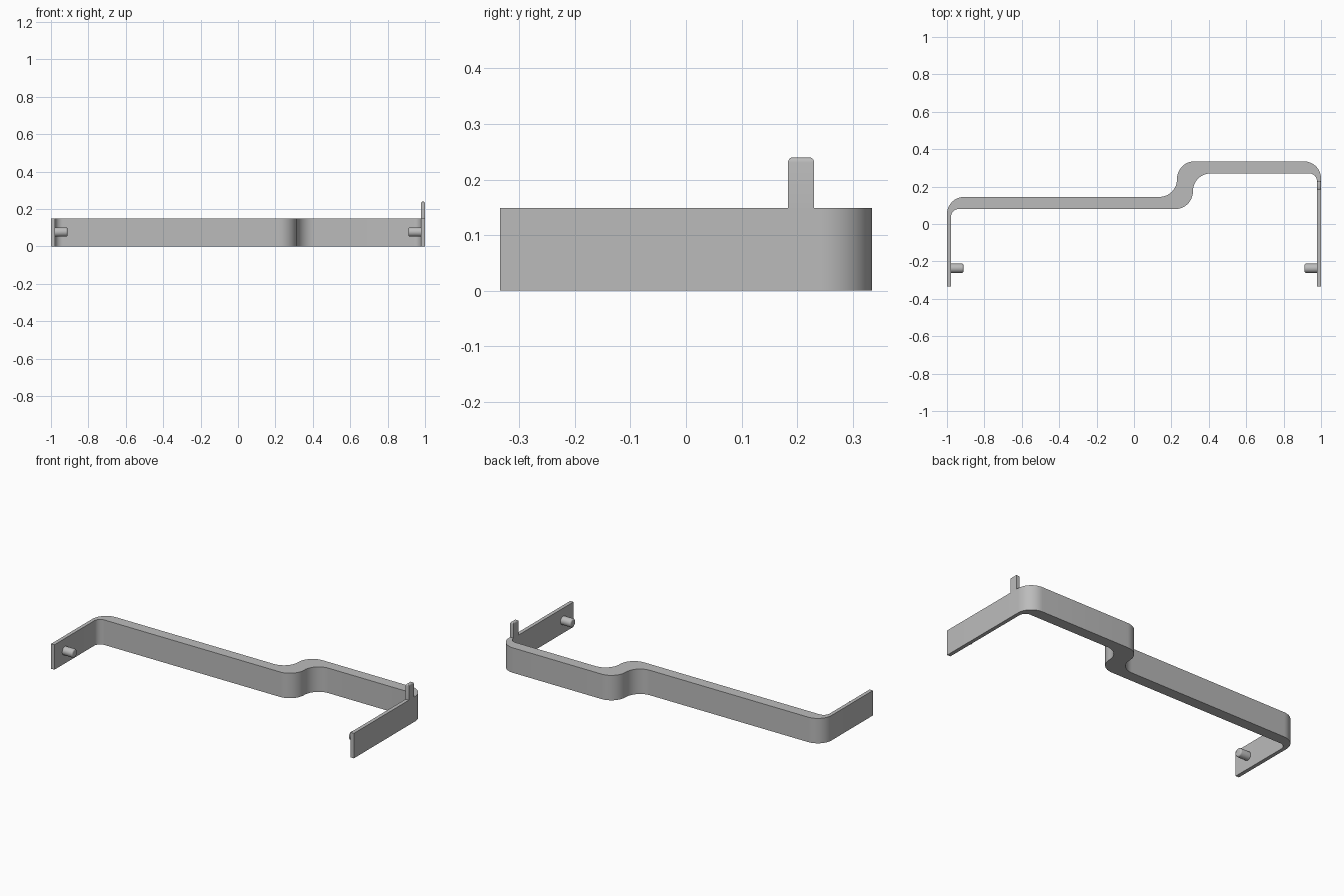
import bpy, bmesh, math
from mathutils import Vector, Matrix

cube = bpy.data.objects.get("Cube")
if cube:
    bpy.data.objects.remove(cube, do_unlink=True)

metal = bpy.data.materials.new("plain_grey")
metal.use_nodes = True
GREY = (0.5, 0.5, 0.5, 1)
metal.diffuse_color = GREY
metal.node_tree.nodes["Principled BSDF"].inputs["Base Color"].default_value = GREY

HEIGHT = 0.149   # strip height
WALL = 0.978     # inner face of the side arms
FRONT = -0.335   # front end of the arms


def finish(bm, name):
    bmesh.ops.recalc_face_normals(bm, faces=bm.faces)
    mesh = bpy.data.meshes.new(name)
    bm.to_mesh(mesh)
    bm.free()
    obj = bpy.data.objects.new(name, mesh)
    bpy.context.collection.objects.link(obj)
    mesh.materials.append(metal)
    bpy.ops.object.select_all(action="DESELECT")
    obj.select_set(True)
    bpy.context.view_layer.objects.active = obj
    bpy.ops.object.shade_smooth_by_angle(angle=math.radians(30))
    return obj


def rounded(corners, steps=12):
    """Replace each right-angled corner (x, y, radius) with an arc."""
    pts = []
    for i, (x, y, r) in enumerate(corners):
        p = Vector((x, y))
        if r == 0:
            pts.append(p)
            continue
        a = (Vector(corners[i - 1][:2]) - p).normalized()
        b = (Vector(corners[(i + 1) % len(corners)][:2]) - p).normalized()
        for k in range(steps + 1):
            t = math.pi / 2 * k / steps
            pts.append(p + r * (a * (1 - math.sin(t)) + b * (1 - math.cos(t))))
    return pts


# Bent strip: two thin arms joined by a thicker stepped back
S = 0.094
outline = rounded([
    (-1, FRONT, 0), (-1, 0.145, 0.092), (0.23, 0.145, S), (0.23, 0.335, S),
    (1, 0.335, 0.092), (1, FRONT, 0), (WALL, FRONT, 0), (WALL, 0.27, 0.04),
    (0.315, 0.27, S), (0.315, 0.08, S), (-WALL, 0.08, 0.04), (-WALL, FRONT, 0)])
bm = bmesh.new()
base = bm.faces.new([bm.verts.new((p.x, p.y, 0)) for p in outline])
top = bmesh.ops.extrude_face_region(bm, geom=[base], use_keep_orig=True)["geom"]
bmesh.ops.translate(bm, vec=(0, 0, HEIGHT),
                    verts=[v for v in top if isinstance(v, bmesh.types.BMVert)])
finish(bm, "bent_strip")

# Pins facing inward near the arm ends, with softened tips
for name, side in (("left_pin", 1), ("right_pin", -1)):
    bm = bmesh.new()
    bmesh.ops.create_cone(bm, cap_ends=True, segments=32, radius1=0.025,
                          radius2=0.025, depth=0.07)
    tip = [e for e in bm.edges if all(v.co.z > 0 for v in e.verts)]
    bmesh.ops.bevel(bm, geom=tip, offset=0.008, segments=4, profile=0.5,
                    affect="EDGES")
    bm.transform(Matrix.Translation((side * 0.947, -0.237, 0.077))
                 @ Matrix.Rotation(-side * math.pi / 2, 4, "Y"))
    finish(bm, name)

# Upright tab on the left arm, with rounded top edges
bm = bmesh.new()
bmesh.ops.create_cube(bm, size=1, matrix=Matrix.Translation((0.989, 0.207, 0.19))
                      @ Matrix.Diagonal((0.022, 0.047, 0.1, 1)))
rim = [e for e in bm.edges if all(v.co.z > 0.2 for v in e.verts)]
bmesh.ops.bevel(bm, geom=rim, offset=0.009, segments=4, profile=0.5, affect="EDGES")
finish(bm, "upright_tab")
